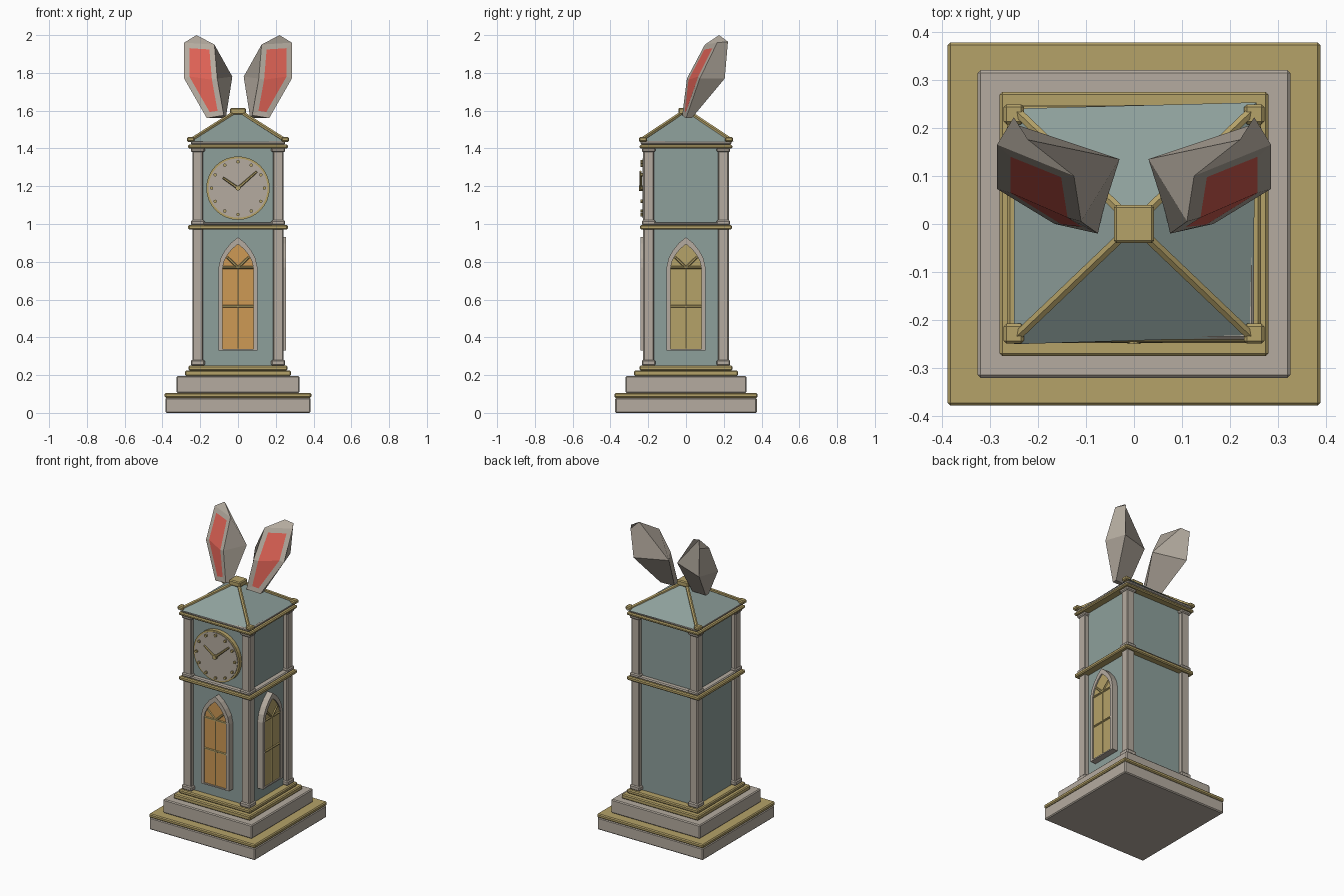
import bpy, bmesh, math
from mathutils import Matrix, Vector

old = bpy.data.objects.get("Cube")
if old:
    bpy.data.objects.remove(old, do_unlink=True)


def material(name, rgb):
    m = bpy.data.materials.new(name)
    m.use_nodes = True
    m.diffuse_color = (*rgb, 1)
    m.node_tree.nodes["Principled BSDF"].inputs["Base Color"].default_value = (*rgb, 1)
    return m


STONE = material("warm grey stone", (0.46, 0.41, 0.35))
TEAL = material("grey teal", (0.27, 0.35, 0.33))
GOLD = material("dull gold", (0.46, 0.36, 0.14))
AMBER = material("amber glass", (0.61, 0.32, 0.09))
PINK = material("ear pink", (0.72, 0.12, 0.09))
SIDE = Matrix.Rotation(math.pi / 2, 4, "Z")
FRONT = Matrix.Identity(4)


def finish(bm, name, *mats):
    bmesh.ops.recalc_face_normals(bm, faces=bm.faces)
    me = bpy.data.meshes.new(name)
    bm.to_mesh(me)
    bm.free()
    for m in mats:
        me.materials.append(m)
    ob = bpy.data.objects.new(name, me)
    bpy.context.collection.objects.link(ob)
    return ob


def box(name, mat, half_x, half_y, z0, z1, x=0, y=0, bevel=0.006):
    bm = bmesh.new()
    bmesh.ops.create_cube(bm, size=1)
    for v in bm.verts:
        v.co = (x + v.co.x * 2 * half_x, y + v.co.y * 2 * half_y, z0 + (v.co.z + 0.5) * (z1 - z0))
    if bevel:
        bmesh.ops.bevel(bm, geom=bm.edges[:], offset=bevel, segments=1, affect="EDGES")
    return finish(bm, name, mat)


def rod(name, mat, a, b, radius, sides=6, tip=None, place=FRONT):
    """Straight bar or disc between two points."""
    a, b = Vector(a), Vector(b)
    bm = bmesh.new()
    turn = (b - a).to_track_quat("Z", "Y").to_matrix().to_4x4()
    bmesh.ops.create_cone(bm, cap_ends=True, segments=sides, radius1=radius,
                          radius2=radius if tip is None else tip, depth=(b - a).length,
                          matrix=place @ Matrix.Translation((a + b) / 2) @ turn)
    return finish(bm, name, mat)


def loft(bm, rings):
    rows = [[bm.verts.new(p) for p in r] for r in rings]
    n = len(rows[0])
    sides = [[bm.faces.new((lo[i], lo[(i + 1) % n], hi[(i + 1) % n], hi[i])) for i in range(n)]
             for lo, hi in zip(rows, rows[1:])]
    return rows, sides


# Stepped base and trims
for name, mat, hx, hy, z0, z1 in (
        ("base_slab", STONE, 0.385, 0.375, 0, 0.08),
        ("base_gold_plate", GOLD, 0.388, 0.378, 0.08, 0.105),
        ("upper_slab", STONE, 0.325, 0.32, 0.105, 0.195),
        ("lower_gold_step", GOLD, 0.28, 0.275, 0.195, 0.225),
        ("upper_gold_step", GOLD, 0.262, 0.247, 0.225, 0.25),
        ("middle_gold_trim", GOLD, 0.264, 0.243, 0.97, 0.995),
        ("middle_stone_trim", STONE, 0.25, 0.232, 0.995, 1.008),
        ("top_gold_trim", GOLD, 0.264, 0.245, 1.4, 1.42),
        ("top_stone_trim", STONE, 0.25, 0.24, 1.42, 1.44)):
    box(name, mat, hx, hy, z0, z1)

# Tower walls
box("tower_walls", TEAL, 0.215, 0.2, 0.24, 1.43, bevel=0)

# Corner columns with feet, capitals, and roof corner pads
for sx in (-1, 1):
    for sy in (-1, 1):
        px, py = sx * 0.213, sy * 0.198
        box("corner_column", STONE, 0.029, 0.029, 0.25, 1.4, px, py)
        for z0, z1 in ((0.25, 0.28), (0.995, 1.02), (1.38, 1.402)):
            box("column_collar", STONE, 0.037, 0.036, z0, z1, px, py)
        box("roof_corner_pad", GOLD, 0.021, 0.021, 1.435, 1.46, sx * 0.25, sy * 0.228)
        rod("roof_rib", GOLD, (sx * 0.245, sy * 0.235, 1.447), (sx * 0.03, sy * 0.03, 1.583), 0.011)

# Hipped roof, slightly uneven, and cap block
bm = bmesh.new()
rows, _ = loft(bm, [
    [(-0.25, -0.25, 1.437), (0.245, -0.235, 1.437), (0.255, 0.253, 1.437), (-0.25, 0.24, 1.437)],
    [(sx * 0.03, sy * 0.03, 1.583) for sx, sy in ((-1, -1), (1, -1), (1, 1), (-1, 1))]])
bm.faces.new(rows[0])
bm.faces.new(rows[1])
finish(bm, "roof", TEAL)
box("roof_cap", GOLD, 0.042, 0.04, 1.58, 1.615)

# Clock
CZ = 1.19
rod("clock_rim", GOLD, (0, -0.195, CZ), (0, -0.226, CZ), 0.168, 32)
rod("clock_face", STONE, (0, -0.2, CZ), (0, -0.23, CZ), 0.157, 32)
for i in range(12):
    a = math.tau * i / 12
    x, z = 0.14 * math.sin(a), CZ + 0.14 * math.cos(a)
    rod("hour_dot", GOLD, (x, -0.225, z), (x, -0.242, z), 0.009, 8)
for name, x, z in (("hour_hand", -0.08, 0.055), ("minute_hand", 0.1, 0.088)):
    rod(name, GOLD, (0, -0.24, CZ), (x, -0.24, CZ + z), 0.008, 6, 0.006)
rod("hand_hub", GOLD, (0, -0.225, CZ), (0, -0.25, CZ), 0.014, 8)


def arch(half, bottom, spring, peak, depth):
    """Pointed arch outline at the given distance in front of the centre."""
    right = [(half, 0), (0.9 * half, 0.3), (0.68 * half, 0.56), (0.38 * half, 0.8)]
    pts = [(half, bottom)] + [(x, spring + t * (peak - spring)) for x, t in right]
    pts += [(0, peak)] + [(-x, z) for x, z in reversed(pts)]
    return [Vector((x, -depth, z)) for x, z in pts]


def window(label, glass, wall, out, place):
    outer, inner = (0.103, 0.33, 0.77, 0.93), (0.082, 0.338, 0.765, 0.893)
    # Hollow frame
    bm = bmesh.new()
    rings = [arch(*outer, wall), arch(*outer, out), arch(*inner, out), arch(*inner, wall), arch(*outer, wall)]
    loft(bm, [[place @ p for p in r] for r in rings])
    bmesh.ops.remove_doubles(bm, verts=bm.verts, dist=1e-5)
    finish(bm, label + "_window_frame", STONE)
    # Pane
    front = out - 0.008
    bm = bmesh.new()
    rows, _ = loft(bm, [[place @ p for p in arch(*inner, d)] for d in (wall, front)])
    bm.faces.new(rows[1])
    finish(bm, label + "_window_pane", glass)
    # Glazing bars and tracery
    for a, b in (((-0.08, 0.77), (0.08, 0.77)), ((-0.08, 0.565), (0.08, 0.565)),
                 ((0, 0.34), (0, 0.77)), ((0, 0.77), (0.058, 0.825)), ((0, 0.77), (-0.058, 0.825))):
        r = 0.004 if a[0] == b[0] else 0.007
        rod(label + "_window_bar", GOLD, (a[0], -front, a[1]), (b[0], -front, b[1]), r, 6, place=place)


window("front", AMBER, 0.195, 0.24, FRONT)
window("left", GOLD, 0.21, 0.255, SIDE)

# Faceted ears: rings run inner front, outer front, outer back, inner back
EAR = [
    [(0.075, -0.02, 1.575), (0.165, 0.0, 1.56), (0.165, 0.03, 1.56), (0.065, 0.025, 1.56)],
    [(0.11, 0.005, 1.77), (0.285, 0.073, 1.77), (0.24, 0.205, 1.77), (0.03, 0.135, 1.78)],
    [(0.125, 0.1, 1.95), (0.285, 0.165, 1.96), (0.25, 0.222, 1.965), (0.22, 0.175, 2.0)]]
for label, s in (("left", 1), ("right", -1)):
    bm = bmesh.new()
    rows, sides = loft(bm, [[(s * x, y, z) for x, y, z in r] for r in EAR])
    bm.faces.new(rows[0])
    bm.faces.new(rows[-1])
    bmesh.ops.recalc_face_normals(bm, faces=bm.faces)
    pink = [sides[0][0], sides[1][0]]
    bmesh.ops.inset_region(bm, faces=pink, thickness=0.03, use_even_offset=True)
    for f in pink:
        f.material_index = 1
    finish(bm, label + "_ear", STONE, PINK)
